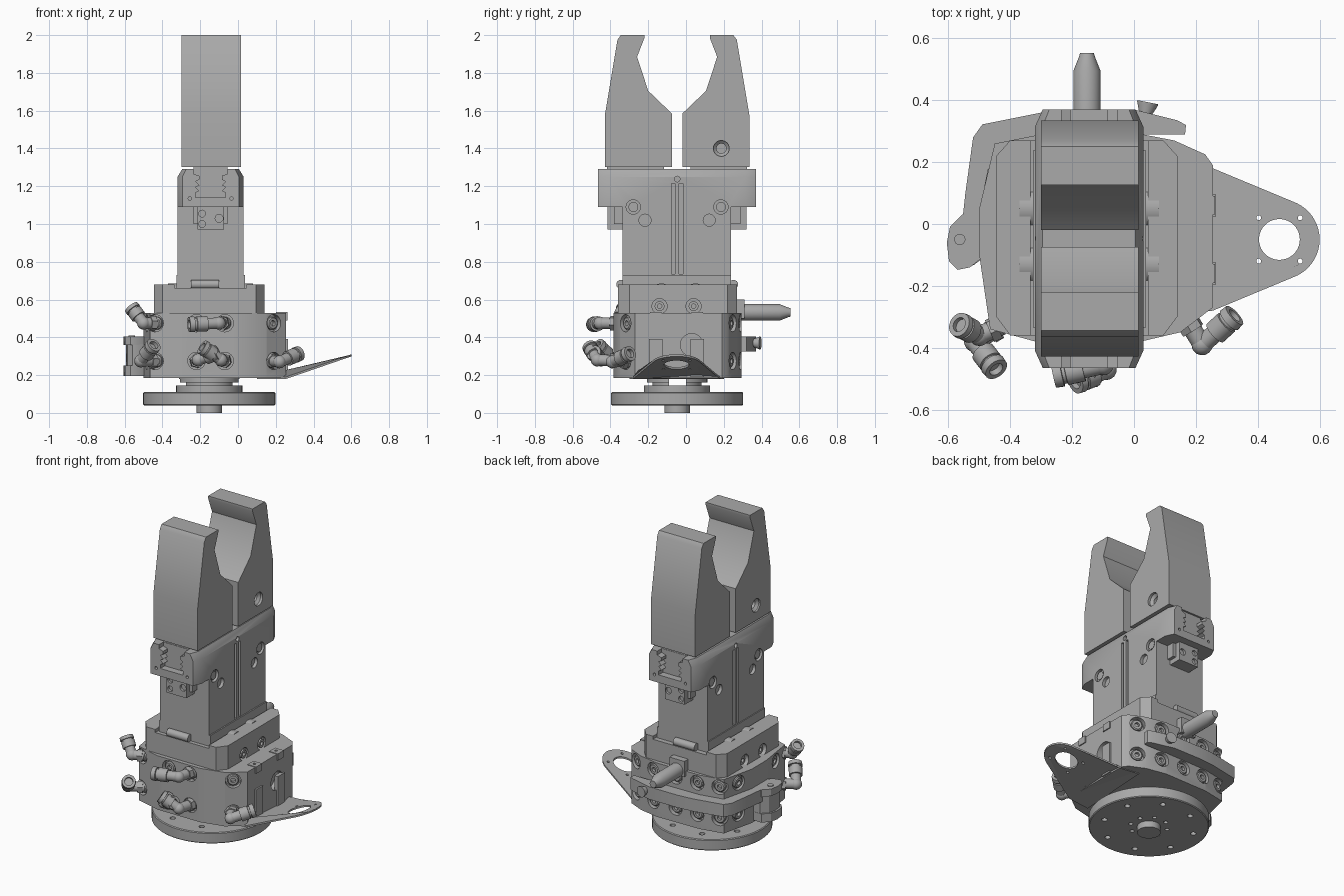
import bpy, bmesh, math
from mathutils import Vector

if "Cube" in bpy.data.objects:
    bpy.data.objects.remove(bpy.data.objects["Cube"], do_unlink=True)

GREY = (0.4, 0.4, 0.4, 1)
metal = bpy.data.materials.new("plain grey metal")
metal.use_nodes = True
metal.diffuse_color = GREY
metal.node_tree.nodes["Principled BSDF"].inputs["Base Color"].default_value = GREY


# ---- helpers: every shape is a stack of rings ----
def prism(pts, axis, lo, hi):
    place = {"x": lambda a, b, h: (h, a, b),
             "y": lambda a, b, h: (a, h, b),
             "z": lambda a, b, h: (a, b, h)}[axis]
    return [[Vector(place(a, b, h)) for a, b in pts] for h in (lo, hi)]


def box(x0, x1, y0, y1, z0, z1):
    return prism([(x0, y0), (x1, y0), (x1, y1), (x0, y1)], "z", z0, z1)


def lathe(p0, p1, profile, n=24):
    """Rings of (distance from p0, radius) along the line p0 to p1."""
    p0, d = Vector(p0), (Vector(p1) - Vector(p0)).normalized()
    u = d.orthogonal().normalized()
    v = d.cross(u)
    turn = [math.tau * i / n for i in range(n)]
    return [[p0 + d * t + (u * math.cos(a) + v * math.sin(a)) * r for a in turn]
            for t, r in profile]


def rod(p0, p1, r, n=24):
    return lathe(p0, p1, [(0, r), ((Vector(p1) - Vector(p0)).length, r)], n)


def build(name, *shapes):
    bm = bmesh.new()
    for rings in shapes:
        loops = [[bm.verts.new(p) for p in ring] for ring in rings]
        n = len(loops[0])
        for a, b in zip(loops, loops[1:]):
            for i in range(n):
                j = (i + 1) % n
                bm.faces.new((a[i], a[j], b[j], b[i]))
        bm.faces.new(loops[0][::-1])
        bm.faces.new(loops[-1])
    bmesh.ops.recalc_face_normals(bm, faces=bm.faces)
    mesh = bpy.data.meshes.new(name)
    bm.to_mesh(mesh)
    bm.free()
    mesh.materials.append(metal)
    ob = bpy.data.objects.new(name, mesh)
    bpy.context.collection.objects.link(ob)
    smooth(mesh)
    return ob


def smooth(mesh):
    mesh.shade_smooth()
    mesh.set_sharp_from_angle(angle=math.radians(32))


def cut(ob, *shapes):
    tool = build("cutter", *shapes)
    tool.hide_render = True
    mod = ob.modifiers.new("cut", "BOOLEAN")
    mod.operation, mod.solver, mod.object = "DIFFERENCE", "EXACT", tool
    graph = bpy.context.evaluated_depsgraph_get()
    mesh = bpy.data.meshes.new_from_object(ob.evaluated_get(graph))
    ob.modifiers.clear()
    ob.data = mesh
    bpy.data.objects.remove(tool, do_unlink=True)
    smooth(mesh)


CX, CY = -0.145, -0.047          # centre of the gripper
BX = -0.152                      # centre of the base disk

# ---- base disk with bolt holes, hub and neck ----
disk = build("base_disk", lathe((BX, CY, 0), (BX, CY, 1),
             [(.04, .345), (.045, .35), (.105, .35), (.11, .345)], 64))
holes = []
for radius, size, count in ((.27, .017, 8), (.11, .013, 8)):
    for k in range(count):
        a = math.tau * (k + .5) / count
        x, y = BX + radius * math.cos(a), CY + radius * math.sin(a)
        holes.append(rod((x, y, .0), (x, y, .13 if radius > .2 else .07), size, 16))
cut(disk, *holes)
build("base_hub", rod((BX, CY, 0), (BX, CY, .05), .068, 32))
build("base_ring", rod((BX, CY, .1), (BX, CY, .145), .175, 48))
neck = build("neck", lathe((BX, CY, .14), (BX, CY, 1), [(0, .13), (.02, .13), (.021, .16), (.05, .16)], 48))
cut(neck, box(-.4, .1, -.09, 0, .13, .18))

# ---- manifold body ----
outline = [(-.5, -.1), (-.465, -.34), (-.3, -.385), (0, -.385), (.15, -.35), (.255, -.27),
           (.255, .19), (.23, .225), (.13, .27), (0, .295), (-.3, .29), (-.45, .26), (-.5, .05)]
body = build("manifold_body", prism(outline, "z", .185, .53))

# ports: position on the wall and outward direction
walls = [((-.07, -.385), (0, -1)), ((-.22, -.385), (0, -1)), ((.19, -.32), (.6, -.8)),
         ((-.44, -.347), (-.4, -1)), ((.18, .247), (.4, 1)), ((.03, .29), (.1, 1)),
         ((-.13, .293), (0, 1)), ((-.28, .29), (0, 1)), ((-.42, .266), (-.2, 1)),
         ((-.483, -.22), (-1, -.15)), ((-.485, .15), (-1, .2))]
pockets, plugs = [], []
for (x, y), (dx, dy) in walls:
    out = Vector((dx, dy, 0)).normalized()
    for z in (.275, .475):
        p = Vector((x, y, z))
        pockets.append(rod(p + out * .05, p - out * .03, .046))
        plugs.append(lathe(p - out * .04, p, [(0, .034), (.028, .034), (.033, .028), (.033, .014), (.015, .014)]))
pockets.append(rod((.3, .03, .36), (.2, .03, .36), .06))
cut(body, *pockets)
build("port_plugs", *plugs)

# ---- upper plate with side screws ----
plate = build("upper_plate", prism([(-.445, -.3), (-.4, -.36), (.095, -.36), (.14, -.3),
              (.14, .22), (.095, .27), (-.4, .27), (-.445, .22)], "z", .53, .68))
cut(plate, box(CX - .19, CX + .19, -.5, .5, .66, .8),
    *[rod((x, y, .565), (x + .06, y, .565), .04) for x in (-.475, .11) for y in (-.14, .04)])
build("plate_screws", *[lathe((CX + s * .25, y, .565), (CX + s, y, .565), [(0, .026), (.035, .026), (.035, .012), (.02, .012)])
                        for s in (-1, 1) for y in (-.14, .04)])
build("side_bosses", *[rod((CX + s * .17, y, .615), (CX + s * .225, y, .615), .07, 32)
                       for s in (-1, 1) for y in (-.13, .05)])
build("foot_pins", *[rod((-.25, y, .68), (-.1, y, .68), .024) for y in (-.345, .252)])

# ---- gripper housing ----
housing = build("gripper_housing", box(-.32, .03, -.335, .238, .73, 1.1),
                box(-.326, .038, -.335, .238, .655, .73))
head_plan = [(-.32, -.41), (-.295, -.465), (.005, -.465), (.03, -.41),
             (.03, .315), (.005, .37), (-.295, .37), (-.32, .315)]
rings = prism(head_plan, "z", 1.09, 1.25)
rings.append([Vector((CX + (x - CX) * .86, y, 1.29)) for x, y in head_plan])
head = build("gripper_head", rings)

# serrated guide slots at both ends of the head
half = [(.09, 1.32), (.09, 1.265), (.06, 1.255), (.06, 1.235), (.08, 1.225), (.06, 1.205),
        (.08, 1.195), (.06, 1.175), (.08, 1.165), (.08, 1.14)]
slot = [(CX + a, z) for a, z in half] + [(CX - a, z) for a, z in reversed(half)]
cut(head, prism(slot, "y", -.5, -.42), prism(slot, "y", .325, .4),
    *[rod((CX + s * .11, y, 1.135), (CX + s * .11, y + .05, 1.135), .009, 12)
      for s in (-1, 1) for y in (-.49, .345)])

# long grooves and round holes on both sides
grooves, bores = [], []
for s in (-1, 1):
    wall = CX + s * .175
    ends = sorted((wall - s * .02, wall + s * .03))
    for y in (-.067, -.027):
        grooves.append(box(*ends, y - .01, y + .01, .735, 1.215))
    for off, z, r in ((.232, 1.09, .038), (.17, 1.02, .032), (0, 1.238, .015)):
        for side in ((-1, 1) if off else (1,)):
            y = CY + side * off
            bores.append(rod((ends[0], y, z), (ends[1], y, z), r))
cut(housing, *grooves, *bores)
cut(head, *grooves, *bores)
build("bore_bushes", *[rod((CX + s * .14, CY + side * .232, 1.09), (CX + s * .168, CY + side * .232, 1.09), .026)
                       for s in (-1, 1) for side in (-1, 1)])

# sensor blocks below the head ends
for name, s in (("front", -1), ("back", 1)):
    y0, y1, y2 = (CY + s * d for d in (.28, .335, .368))
    block = build(name + "_sensor_block", box(-.215, -.075, *sorted((y0, y2)), .97, 1.095),
                  box(-.235, -.055, *sorted((y0, y1)), 1.0, 1.095))
    cut(block, *[rod((x, y2 + s * .02, z), (x, y2 - s * .015, z), r, 16)
                 for x, z, r in ((-.19, 1.055, .018), (-.19, 1.0, .018), (-.1, 1.03, .021))])

# ---- jaws ----
jaw = [(.028, 1.303), (.028, 1.585), (.153, 1.705), (.212, 1.885), (.173, 1.985), (.173, 2),
       (.298, 2), (.316, 1.975), (.382, 1.58), (.382, 1.303)]
for name, s in (("front", -1), ("back", 1)):
    ob = build(name + "_jaw", prism([(CY + s * y, z) for y, z in jaw], "x", -.3, .015))
    p = Vector((CX + s * .18, CY + s * .234, 1.4))
    cut(ob, lathe(p, p - Vector((s, 0, 0)), [(0, .042), (.035, .042), (.05, .026), (.15, .026)]))
    build(name + "_jaw_carrier", box(-.235, -.055, *sorted((CY + s * .07, CY + s * .37)), 1.2, 1.31))

# ---- tilted bracket tongue with ring hole ----
EX, EY = .47, -.05
arc = [math.radians(a) for a in range(-70, 71, 7)]
tongue_plan = [(.13, .2), (.1, -.3), (.255, -.28)]
tongue_plan += [(EX + .13 * math.cos(a), EY + .13 * math.sin(a)) for a in arc] + [(.255, .18)]
tongue = build("bracket_tongue", prism(tongue_plan, "z", 0, .011))
cut(tongue, rod((EX, EY, -.1), (EX, EY, .1), .066, 40),
    *[rod((EX + a, EY + b, -.1), (EX + a, EY + b, .1), .008, 12) for a in (-.067, .067) for b in (-.07, .07)])
for v in tongue.data.vertices:
    v.co.z += .18 + max(0, v.co.x - .255) * .345

# bracket cheeks and drilled tabs
for y in (-.16, .06):
    tab = build("bracket_tab", box(.2, .262, y - .03, y + .03, .49, .534))
    cut(tab, rod((.228, y, .4), (.228, y, .6), .009, 12))
    build("bracket_cheek", box(.24, .265, y - .035, y + .035, .19, .39))

# ---- wrap-around guard with hinge tab, knob and locating pin ----
guard = [(-.5, -.02), (-.558, -.02), (-.545, .1), (-.52, .28), (-.49, .322), (-.3, .36), (-.2, .37),
         (0, .37), (.14, .335), (.168, .32), (.165, .29), (0, .29), (-.3, .285), (-.44, .26), (-.495, .05)]
build("wrap_guard", prism(guard, "z", .325, .405))
hinge = [(-.49, .03), (-.555, .03), (-.595, -.01), (-.605, -.06), (-.598, -.12), (-.57, -.148), (-.53, -.14), (-.48, -.1)]
inset = [(x + .012, y * .95) for x, y in hinge]
hinge_tab = build("hinge_tab", prism(hinge, "z", .36, .405), prism(hinge, "z", .195, .25),
                  prism(inset, "z", .245, .365))
build("hinge_screw", rod((-.563, -.05, .4), (-.563, -.05, .41), .018))
build("guard_knob", lathe((.03, .32, .37), (.05, .42, .37), [(0, .022), (.04, .022), (.07, .034), (.075, .034)]))
build("locating_pin", lathe((BX, .25, .532), (BX, 1, .532),
      [(0, .044), (.245, .044), (.29, .026), (.303, .022)], 32))
build("locating_pin_holder", box(-.205, -.1, .24, .31, .5, .6))


# ---- elbow hose fittings ----
def fitting(name, port, bend, tip):
    port, bend, tip = Vector(port), Vector(bend), Vector(tip)
    reach = (tip - bend).length
    ball = [(.034 * -math.cos(math.pi * k / 8), .034 * math.sin(math.pi * k / 8) + .0005) for k in range(9)]
    build(name, rod(port, bend, .03), lathe(bend, tip, ball),
          lathe(port, bend, [(.01, .04), (.04, .04)], 6),
          lathe(bend, tip, [(0, .03), (reach * .4, .03), (reach * .4, .04), (reach * .75, .04),
                            (reach * .76, .034), (reach * .82, .034), (reach * .83, .042),
                            (reach, .04), (reach, .024), (reach * .85, .024)]))


fitting("front_upper_fitting", (-.08, -.36, .475), (-.1, -.455, .475), (-.26, -.49, .468))
fitting("front_lower_fitting", (-.07, -.36, .275), (-.09, -.47, .28), (-.19, -.51, .35))
fitting("front_second_fitting", (-.22, -.36, .275), (-.21, -.45, .28), (-.11, -.49, .32))
fitting("corner_fitting", (.17, -.31, .275), (.22, -.39, .27), (.325, -.295, .315))
fitting("side_upper_fitting", (-.43, -.33, .475), (-.5, -.36, .475), (-.565, -.325, .56))
fitting("side_lower_fitting", (-.43, -.33, .275), (-.515, -.38, .275), (-.445, -.47, .36))
